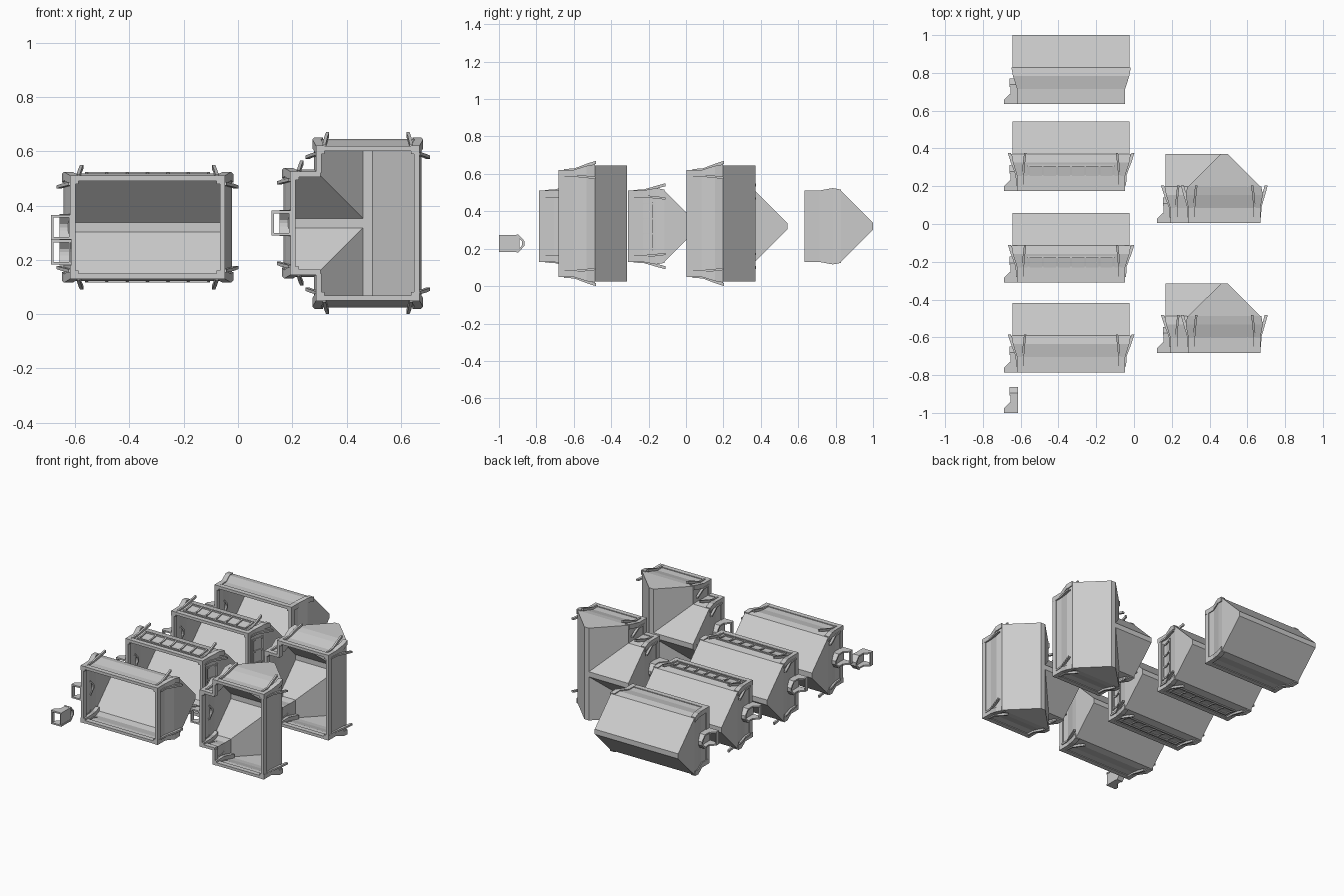
import bpy, bmesh
from mathutils import Matrix, Vector

if "Cube" in bpy.data.objects:
    bpy.data.objects.remove(bpy.data.objects["Cube"])

GREY = (0.6, 0.6, 0.6, 1)
mat = bpy.data.materials.new("plain grey")
mat.use_nodes = True
mat.diffuse_color = GREY
mat.node_tree.nodes["Principled BSDF"].inputs["Base Color"].default_value = GREY

X, Y, Z = Vector((1, 0, 0)), Vector((0, 1, 0)), Vector((0, 0, 1))

# Cross-section of a house: height, length flare, half depth
PROFILE = [(0, 0, .185), (.08, 0, .185), (.15, .022, .198), (.195, .03, .19)]
RIDGE_H, RIDGE_W, BASE_LEN = .367, .017, .28


def frame(u, v, h, origin):
    """Local axes: u along the length, v across, h up to the ridge."""
    m = Matrix((u, v, h)).transposed().to_4x4()
    m.translation = origin
    return m


def rect(u0, u1, v0, v1, h):
    return [(u0, v0, h), (u1, v0, h), (u1, v1, h), (u0, v1, h)]


class Part:
    """Collects lofted solids into one object."""

    def __init__(self, name, m):
        self.name, self.m, self.bm = name, m, bmesh.new()

    def loft(self, rings):
        loops = [[self.bm.verts.new(p) for p in r] for r in rings]
        n = len(loops[0])
        for a, b in zip(loops, loops[1:]):
            for i in range(n):
                j = (i + 1) % n
                self.bm.faces.new((a[i], a[j], b[j], b[i]))
        self.bm.faces.new(loops[0][::-1])
        self.bm.faces.new(loops[-1])

    def box(self, u0, u1, v0, v1, h0, h1):
        self.loft([rect(u0, u1, v0, v1, h0), rect(u0, u1, v0, v1, h1)])

    def tube(self, path, su, sv):
        self.loft([rect(u - su, u + su, v - sv, v + sv, h) for u, v, h in path])

    def done(self):
        self.bm.transform(self.m)
        bmesh.ops.recalc_face_normals(self.bm, faces=self.bm.faces)
        me = bpy.data.meshes.new(self.name)
        self.bm.to_mesh(me)
        self.bm.free()
        me.materials.append(mat)
        ob = bpy.data.objects.new(self.name, me)
        bpy.context.collection.objects.link(ob)
        return ob


def open_base(ob, base_y):
    """Remove the floor so that the shell is hollow."""
    bm = bmesh.new()
    bm.from_mesh(ob.data)
    floor = [f for f in bm.faces if all(abs(v.co.y - base_y) < .001 for v in f.verts)]
    bmesh.ops.delete(bm, geom=floor, context='FACES')
    bm.to_mesh(ob.data)
    bm.free()


def shell(name, m, half=False):
    """Flared walls and gable roof; a half shell stops at the middle."""
    p = Part(name, m)
    rings = []
    for h, flare, b in PROFILE + [(RIDGE_H, .03, RIDGE_W)]:
        a = BASE_LEN + flare
        rings.append(rect(0 if half else -a, a, -b, b, h))
    p.loft(rings)
    return p.done()


def posts(name, m, ends=(-1, 1), braces=True):
    """Flared corner posts with a curved brace on each wall."""
    p = Part(name, m)
    for s in ends:
        for t in (-1, 1):
            p.tube([(s * (BASE_LEN - .01 + f), t * (b - .01), h) for h, f, b in PROFILE], .016, .016)
            if not braces:
                continue
            p.tube([(s * (.255 - k), t * (.186 + o), h) for h, o, k in
                    ((.03, 0, 0), (.085, .003, 0), (.15, .022, .006), (.2, .036, .012))], .006, .008)
            p.tube([(s * (.283 + o), t * (.16 - k), h) for h, o, k in
                    ((.03, 0, 0), (.085, .003, 0), (.15, .028, .006), (.2, .044, .012))], .008, .006)
    p.done()


def base_beams(name, m, gap=False, half=False):
    p = Part(name, m)
    a, b, t, lip, top = BASE_LEN, .185, .014, .005, .033
    start = .175 if half else -a
    for s in (-1, 1):
        v0, v1 = sorted((s * (b - t), s * (b + lip)))
        if gap and s < 0:
            p.box(-a, -b, v0, v1, 0, top)
            p.box(b, a, v0, v1, 0, top)
        else:
            p.box(start, a, v0, v1, 0, top)
        if s > 0 or not half:
            u0, u1 = sorted((s * (a - t), s * (a + lip)))
            p.box(u0, u1, -b, b, 0, top)
    p.done()


def windows(name, m):
    """Rows of framed windows on the two long walls and the far end."""
    p = Part(name, m)
    r = .005
    for s in (-1, 1):
        for h, v in ((.05, .187), (.135, .198)):
            p.box(-.23, .23, s * v - r, s * v + r, h - r, h + r)
        for i in range(7):
            u = -.225 + i * .075
            p.tube([(u, s * .187, .05), (u, s * .187, .085), (u, s * .198, .135)], r, r)
    for h, u in ((.05, -.282), (.135, -.3)):
        p.box(u - r, u + r, -.13, .13, h - r, h + r)
    for i in range(4):
        v = -.12 + i * .08
        p.tube([(-.282, v, .05), (-.282, v, .085), (-.3, v, .135)], r, r)
    p.done()


def door(name, m):
    """Doorway with step, jambs and a pointed hood."""
    p = Part(name, m)
    p.loft([rect(0, .075, -.046, -.036, 0), rect(0, .075, -.046, -.036, .025),
            rect(0, .045, -.046, -.036, .055)])
    p.loft([rect(0, .075, .036, .046, 0), rect(0, .075, .036, .046, .025),
            rect(0, .045, .036, .046, .055)])
    p.box(.066, .075, -.036, .036, 0, .025)
    p.box(.004, .01, -.04, .04, 0, .11)
    for s in (-1, 1):
        p.box(0, .042, s * .041 - .005, s * .041 + .005, .05, .1)
        p.loft([[(u, s * .048, .092), (u, s * .048, .104), (u, s * .012, .137),
                 (u, 0, .137), (u, 0, .124), (u, s * .012, .122)] for u in (0, .045)])
    p.done()


# Four long houses
for i, y in enumerate((-.785, -.31, .175, .634)):
    m = frame(-X, Z, Y, Vector((-.333, y, .32)))
    n = f"long_house_{i + 1}"
    open_base(shell(n + "_walls_and_roof", m), y)
    base_beams(n + "_base_beams", m)
    posts(n + "_posts", m, braces=i < 3)
    door(n + "_door", m @ Matrix.Translation((BASE_LEN, 0, 0)))
    if i in (1, 2):
        windows(n + "_windows", m)

# Two houses with a side wing
for i, y in enumerate((-.682, .004)):
    centre = Vector((.478, y, .335))
    main, wing = frame(Z, X, Y, centre), frame(-X, Z, Y, centre)
    n = f"winged_house_{i + 1}"
    ob = shell(n + "_walls_and_roof", main)
    side = shell("wing_helper", wing, half=True)
    mod = ob.modifiers.new("join", 'BOOLEAN')
    mod.operation, mod.solver, mod.object = 'UNION', 'EXACT', side
    joined = bpy.data.meshes.new_from_object(
        ob.evaluated_get(bpy.context.evaluated_depsgraph_get()))
    ob.modifiers.clear()
    ob.data = joined
    bpy.data.objects.remove(side)
    open_base(ob, y)
    base_beams(n + "_main_beams", main, gap=True)
    base_beams(n + "_wing_beams", wing, half=True)
    posts(n + "_main_posts", main)
    posts(n + "_wing_posts", wing, ends=(1,))
    door(n + "_door", wing @ Matrix.Translation((BASE_LEN, 0, 0)))

# Spare doorway
door("spare_door", frame(-X, Z, Y, Vector((-.613, -1, .228))))
